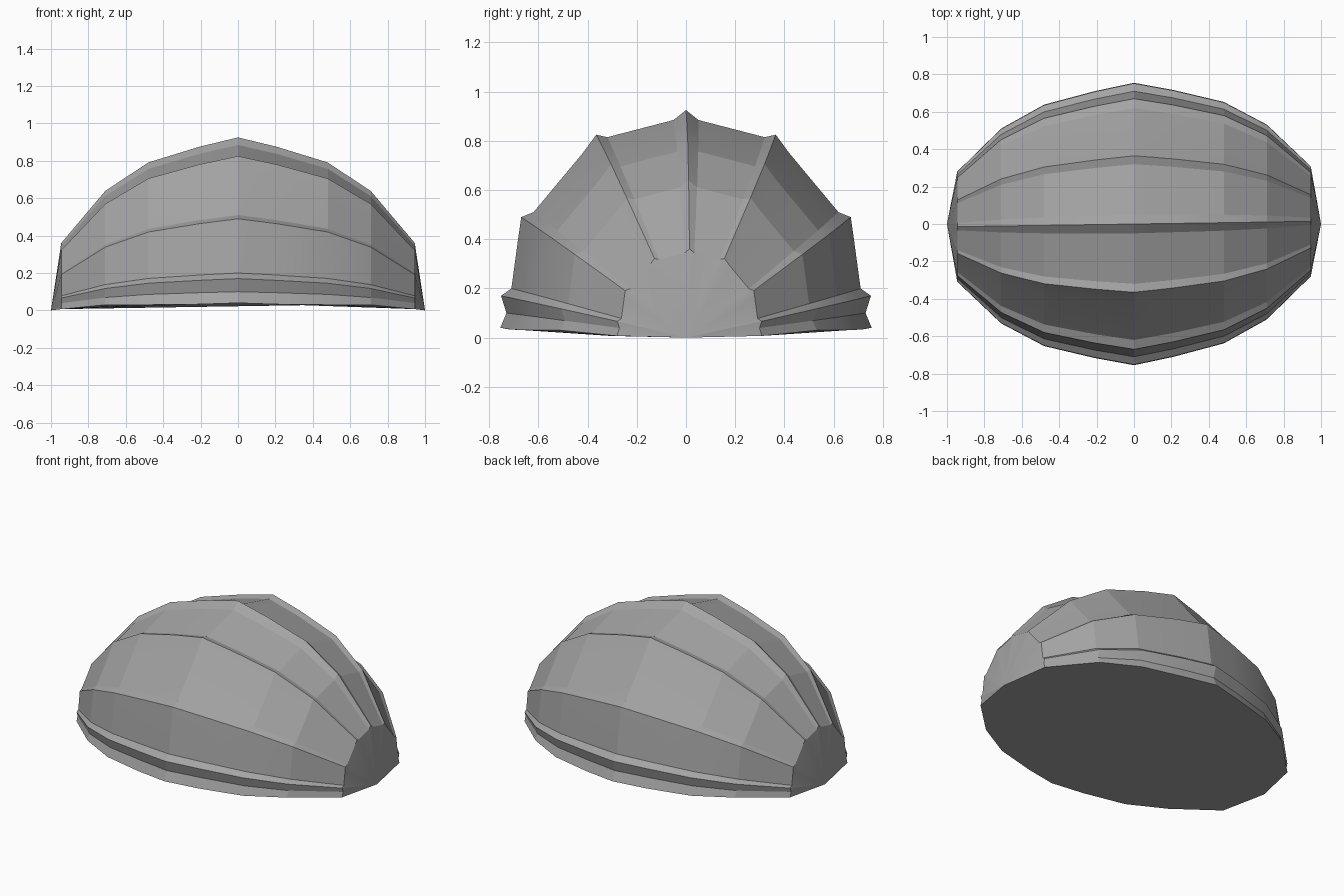
import bpy
import bmesh
from math import radians

cube = bpy.data.objects.get("Cube")
if cube:
    bpy.data.objects.remove(cube)

stone = bpy.data.materials.new("grey stone")
stone.use_nodes = True
colour = (0.37, 0.37, 0.37, 1)
stone.diffuse_color = colour
stone.node_tree.nodes["Principled BSDF"].inputs["Base Color"].default_value = colour

# Half of the widest cross-section, from the top ridge to the base: y, z
HALF = [(0, .925), (.05, .885), (.32, .815), (.365, .825), (.42, .75), (.62, .51),
        (.67, .49), (.68, .42), (.71, .2), (.752, .17), (.73, .1), (.755, .04)]
PROFILE = [(-y, z) for y, z in reversed(HALF[1:])] + HALF

# Stations from the middle outward: x, section scale, base height
STATIONS = [(0, 1, .04), (.21, .945, .033), (.48, .855, .03), (.71, .69, .03), (.945, .39, .007)]
RINGS = [(-x, s, b) for x, s, b in reversed(STATIONS[1:])] + STATIONS
SKEW = .015

bm = bmesh.new()


def make_ring(x, scale, base):
    last = len(PROFILE) - 1
    return [bm.verts.new((x, y * scale + SKEW * x, base if i in (0, last) else z * scale))
            for i, (y, z) in enumerate(PROFILE)]


# Ridged shell
rings = [make_ring(*r) for r in RINGS]
for a, b in zip(rings, rings[1:]):
    for i in range(len(PROFILE) - 1):
        bm.faces.new((a[i], a[i + 1], b[i + 1], b[i]))

# Pointed ends
tips = [bm.verts.new((x, 0, 0)) for x in (-1, 1)]
for tip, ring in zip(tips, (rings[0], rings[-1])):
    for a, b in zip(ring, ring[1:]):
        bm.faces.new((tip, a, b))

# Closed underside
outline = [tips[0]] + [r[0] for r in rings] + [tips[1]] + [r[-1] for r in reversed(rings)]
bm.faces.new(outline)
bmesh.ops.recalc_face_normals(bm, faces=bm.faces)

mesh = bpy.data.meshes.new("ridged_shell")
bm.to_mesh(mesh)
bm.free()
mesh.materials.append(stone)
shell = bpy.data.objects.new("ridged_shell", mesh)
bpy.context.collection.objects.link(shell)

bpy.ops.object.select_all(action="DESELECT")
shell.select_set(True)
bpy.context.view_layer.objects.active = shell
bpy.ops.object.shade_smooth_by_angle(angle=radians(14))
